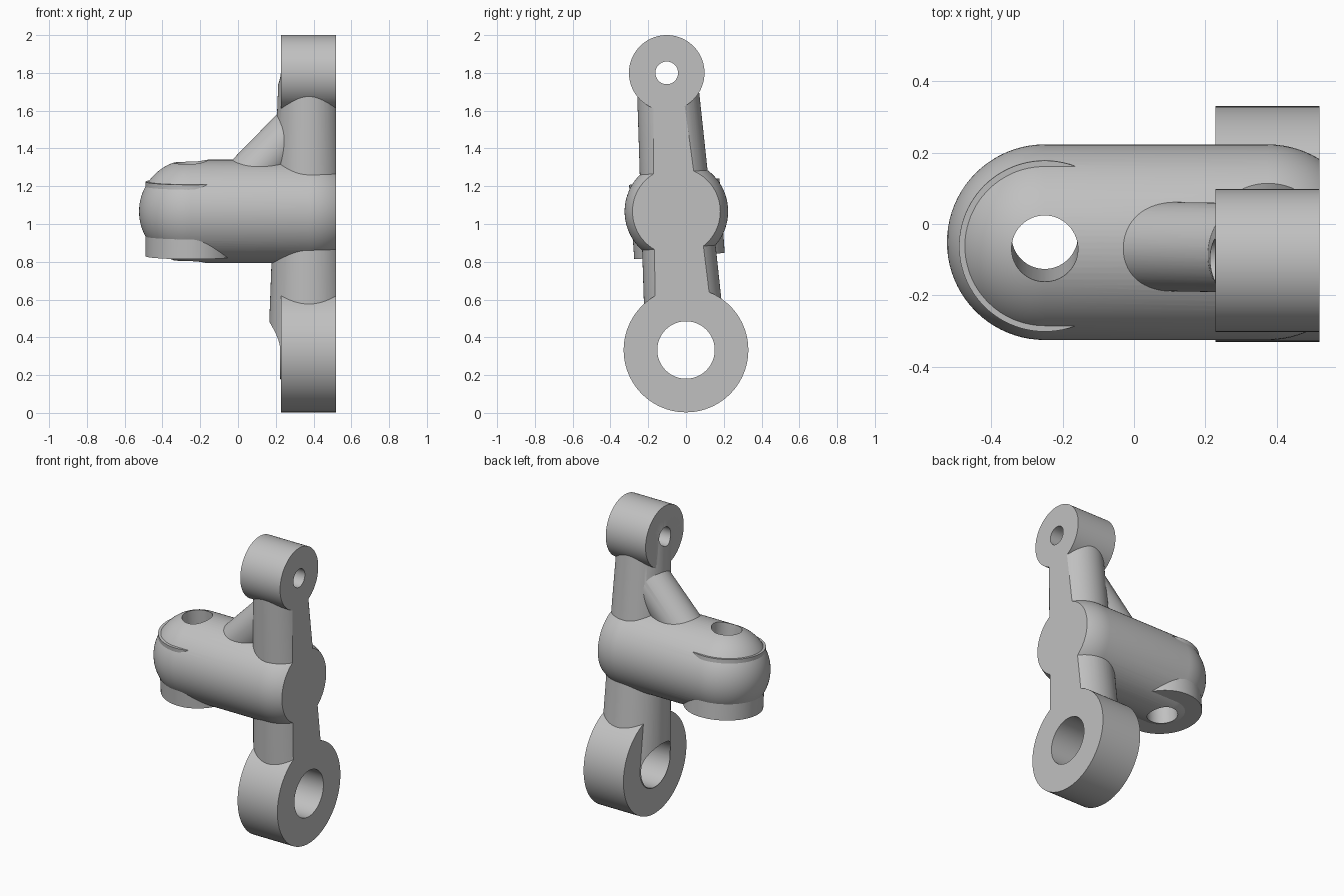
import bpy, bmesh, math
from mathutils import Vector

cube = bpy.data.objects.get("Cube")
if cube:
    bpy.data.objects.remove(cube, do_unlink=True)

# One plain grey
grey = bpy.data.materials.new("plain grey")
grey.use_nodes = True
colour = (0.53, 0.53, 0.53, 1)
grey.diffuse_color = colour
grey.node_tree.nodes["Principled BSDF"].inputs["Base Color"].default_value = colour

SEGMENTS = 96
FACE_X = 0.52          # flat mounting face
ROD_X = 0.375          # plane of the upright rod
low = Vector((ROD_X, 0, 0.333))
high = Vector((ROD_X, -0.102, 1.8))
upright = (high - low).normalized()
centre = (low + high) / 2
socket = Vector((-0.25, centre.y, centre.z))


def lathe(name, profile, origin, axis):
    """Spin (radius, height) points about an axis starting at origin."""
    bm = bmesh.new()
    verts = [bm.verts.new((r, 0, h)) for r, h in profile]
    edges = [bm.edges.new(pair) for pair in zip(verts, verts[1:])]
    bmesh.ops.spin(bm, geom=verts + edges, cent=(0, 0, 0), axis=(0, 0, 1),
                   angle=math.tau, steps=SEGMENTS)
    bmesh.ops.remove_doubles(bm, verts=bm.verts, dist=1e-5)
    bmesh.ops.recalc_face_normals(bm, faces=bm.faces)
    bm.transform(Vector(axis).to_track_quat('Z', 'Y').to_matrix().to_4x4())
    bmesh.ops.translate(bm, verts=bm.verts, vec=origin)
    mesh = bpy.data.meshes.new(name)
    bm.to_mesh(mesh)
    bm.free()
    mesh.materials.append(grey)
    obj = bpy.data.objects.new(name, mesh)
    bpy.context.collection.objects.link(obj)
    return obj


def cylinder(name, radius, start, end):
    start, end = Vector(start), Vector(end)
    length = (end - start).length
    return lathe(name, [(0, 0), (radius, 0), (radius, length), (0, length)],
                 start, end - start)


def capsule(name, r0, r1, start, end, steps=20):
    """Round-ended rod, tapering from r0 to r1."""
    length = (end - start).length
    arc = [math.pi / 2 * i / steps for i in range(steps + 1)]
    profile = [(r0 * math.sin(a), -r0 * math.cos(a)) for a in arc]
    profile += [(r1 * math.cos(a), length + r1 * math.sin(a)) for a in arc]
    return lathe(name, profile, start, end - start)


def combine(target, other, operation):
    mod = target.modifiers.new(operation, 'BOOLEAN')
    mod.operation, mod.solver, mod.object = operation, 'EXACT', other
    bpy.context.view_layer.objects.active = target
    bpy.ops.object.modifier_apply(modifier=mod.name)
    bpy.data.objects.remove(other, do_unlink=True)


def along_x(name, radius, point, x0, x1):
    return cylinder(name, radius, (x0, point.y, point.z), (x1, point.y, point.z))


# Horizontal arm, with the other solid parts joined to it
bracket = capsule("bracket_body", 0.274, 0.274, socket, centre)
solids = [
    capsule("upright_rod", 0.215, 0.16, low, high),
    along_x("lower_eye", 0.33, low, 0.228, 0.6),
    along_x("upper_eye", 0.2, high, 0.228, 0.6),
    cylinder("arm_socket", 0.24, socket - upright * 0.237, socket + upright * 0.158),
    cylinder("diagonal_brace", 0.125, (-0.1, -0.06, 1.09), (0.375, -0.068, 1.575)),
]
for part in solids:
    combine(bracket, part, 'UNION')

# Bores and the flat mounting face
bpy.ops.mesh.primitive_cube_add(size=4, location=(FACE_X + 2, 0, 1))
cutters = [
    bpy.context.object,
    along_x("lower_bore", 0.152, low, 0, 0.9),
    along_x("upper_bore", 0.06, high, 0, 0.9),
    cylinder("arm_bore", 0.093, socket - upright * 0.5, socket + upright * 0.5),
]
for cutter in cutters:
    cutter.hide_render = True
    combine(bracket, cutter, 'DIFFERENCE')

# Single material, smooth with sharp joints
bracket.data.materials.clear()
bracket.data.materials.append(grey)
for face in bracket.data.polygons:
    face.material_index = 0
bpy.ops.object.select_all(action='DESELECT')
bracket.select_set(True)
bpy.context.view_layer.objects.active = bracket
bpy.ops.object.shade_smooth_by_angle(angle=math.radians(25))
